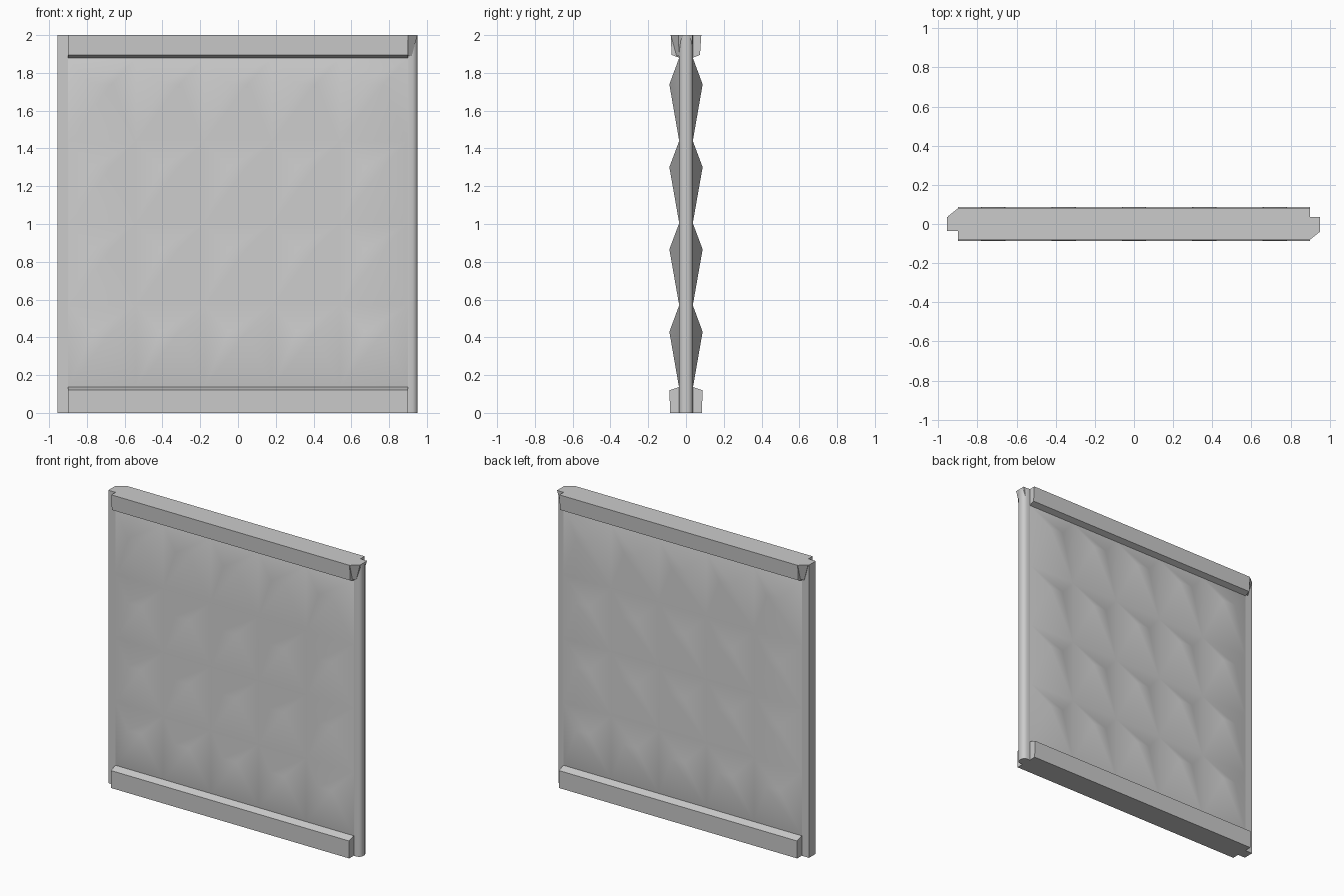
import bpy, bmesh

if "Cube" in bpy.data.objects:
    bpy.data.objects.remove(bpy.data.objects["Cube"])

XS = [-0.9 + 0.36 * i for i in range(6)]
ZS = [0.13, 0.57, 1.005, 1.44, 1.88]
BASE, PEAK = 0.036, 0.088


def finish(name, bm, smooth=None):
    bmesh.ops.recalc_face_normals(bm, faces=bm.faces)
    me = bpy.data.meshes.new(name)
    bm.to_mesh(me)
    bm.free()
    ob = bpy.data.objects.new(name, me)
    bpy.context.collection.objects.link(ob)
    if smooth:
        bpy.ops.object.select_all(action='DESELECT')
        bpy.context.view_layer.objects.active = ob
        ob.select_set(True)
        bpy.ops.object.shade_smooth_by_angle(angle=smooth)
    return ob


def prism(name, start, end, smooth=None):
    """Join two matching outlines into a closed solid."""
    bm = bmesh.new()
    a = [bm.verts.new(p) for p in start]
    b = [bm.verts.new(p) for p in end]
    bm.faces.new(a)
    bm.faces.new(b)
    for i in range(len(a)):
        j = (i + 1) % len(a)
        bm.faces.new((a[i], a[j], b[j], b[i]))
    return finish(name, bm, smooth)


# Faceted panel: raised cells with short ridges on both faces
bm = bmesh.new()
rims = []
for s in (-1, 1):
    g = [[bm.verts.new((x, s * BASE, z)) for x in XS] for z in ZS]
    for r in range(4):
        zp = ZS[r] + 0.68 * (ZS[r + 1] - ZS[r])
        for c in range(5):
            xm = (XS[c] + XS[c + 1]) / 2
            p, q = [bm.verts.new((xm + d, s * PEAK, zp)) for d in (-0.05, 0.05)]
            bl, br, tl, tr = g[r][c], g[r][c + 1], g[r + 1][c], g[r + 1][c + 1]
            for f in ((bl, br, q, p), (br, tr, q), (tr, tl, p, q), (tl, bl, p)):
                bm.faces.new(f)
    rims.append(g[0] + [row[-1] for row in g[1:]] + g[-1][-2::-1]
                + [row[0] for row in g[-2:0:-1]])
for i in range(len(rims[0])):
    j = (i + 1) % len(rims[0])
    bm.faces.new((rims[0][i], rims[0][j], rims[1][j], rims[1][i]))
finish("faceted_panel", bm, 1.1)

# Top and bottom rails with sloped inner edges
rails = {
    "bottom_rail": [(-0.085, 0), (0.085, 0), (0.087, 0.12), (BASE, 0.137),
                    (-BASE, 0.137), (-0.087, 0.12)],
    "top_rail": [(-0.081, 2), (0.081, 2), (0.074, 1.895), (BASE, 1.88),
                 (-BASE, 1.88), (-0.076, 1.895)],
}
for name, prof in rails.items():
    prism(name, [(-0.9, y, z) for y, z in prof], [(0.9, y, z) for y, z in prof])

# End strips: squared on the left, rounded on the right
ends = {
    "left_edge": [(-0.9, -BASE), (-0.9, BASE), (-0.955, BASE), (-0.955, -BASE)],
    "right_edge": [(0.9, -BASE), (0.925, -BASE), (0.942, -0.028), (0.95, -0.012),
                   (0.95, 0.012), (0.942, 0.028), (0.925, BASE), (0.9, BASE)],
}
for name, prof in ends.items():
    prism(name, [(x, y, 0) for x, y in prof], [(x, y, 2) for x, y in prof], 0.8)

# Tapered corner webs beside the top rail
for s, name in ((1, "right_web"), (-1, "left_web")):
    top = [(0.9, -0.08), (0.95, -0.04), (0.95, 0.035), (0.9, 0.035)]
    low = [(0.9, -0.05), (0.92, -0.037), (0.92, 0.03), (0.9, 0.03)]
    prism(name, [(s * x, s * y, 2) for x, y in top],
          [(s * x, s * y, 1.89) for x, y in low])
